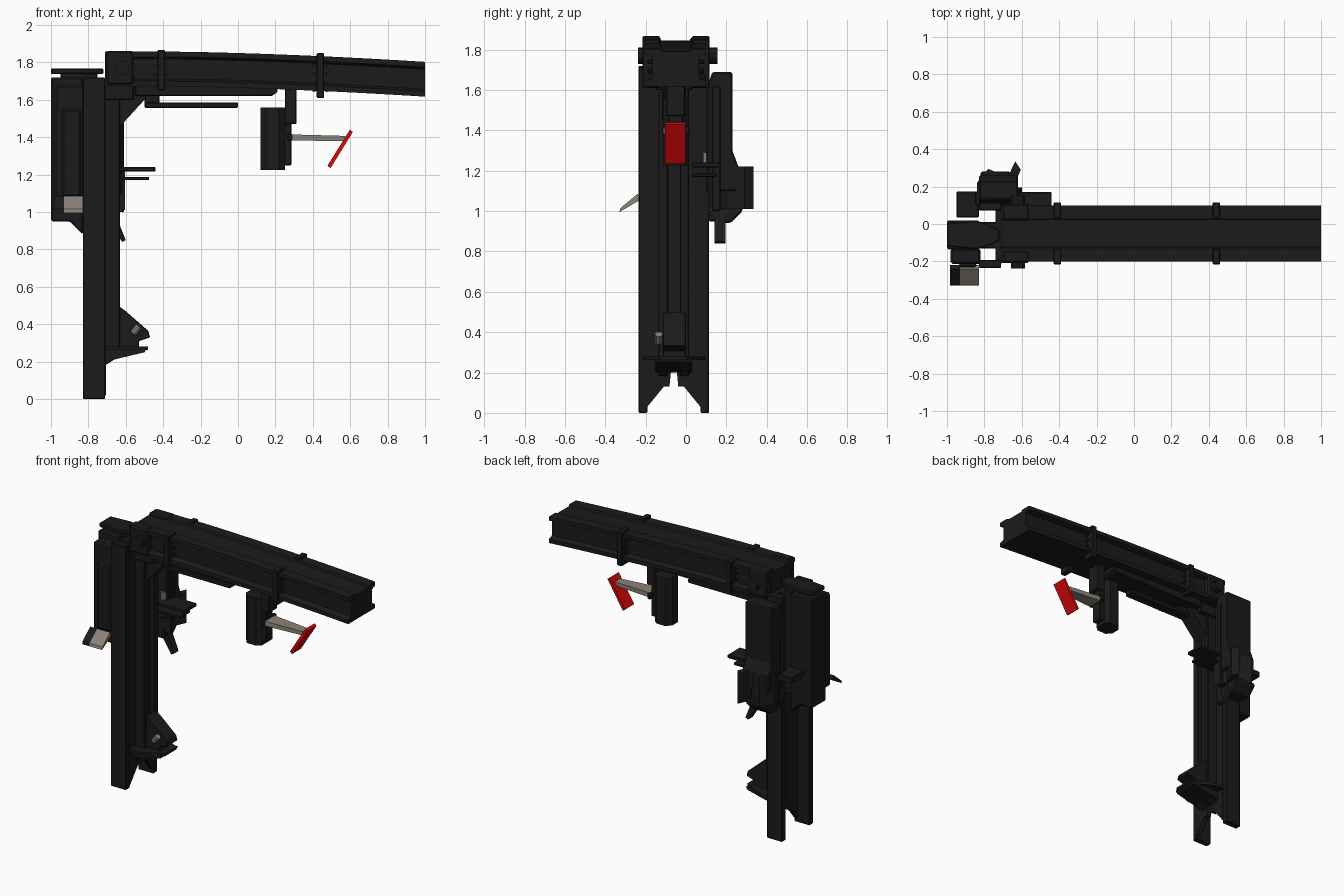
import bpy
import bmesh
from mathutils import Vector

default_cube = bpy.data.objects.get("Cube")
if default_cube:
    bpy.data.objects.remove(default_cube, do_unlink=True)


def make_material(name, red, green, blue):
    material = bpy.data.materials.new(name)
    material.use_nodes = True
    colour = (red, green, blue, 1)
    material.diffuse_color = colour
    shader = material.node_tree.nodes["Principled BSDF"]
    shader.inputs["Base Color"].default_value = colour
    shader.inputs["Roughness"].default_value = .8
    return material


steel = make_material("black steel", .011, .011, .011)
bare = make_material("bare grey metal", .26, .225, .19)
paint = make_material("red paint", .7, .002, .003)


def loft(name, sections, material=steel, bevel=0):
    """Skin matching closed rings and cap both ends."""
    bm = bmesh.new()
    rings = [[bm.verts.new(point) for point in section] for section in sections]
    count = len(rings[0])
    for first, second in zip(rings, rings[1:]):
        for i in range(count):
            j = (i + 1) % count
            bm.faces.new((first[i], first[j], second[j], second[i]))
    bm.faces.new(rings[0])
    bm.faces.new(rings[-1])
    bmesh.ops.recalc_face_normals(bm, faces=bm.faces)
    mesh = bpy.data.meshes.new(name)
    bm.to_mesh(mesh)
    bm.free()
    mesh.materials.append(material)
    part = bpy.data.objects.new(name, mesh)
    bpy.context.collection.objects.link(part)
    if bevel:
        modifier = part.modifiers.new("edge bevel", "BEVEL")
        modifier.width = bevel
        modifier.segments = 1
    return part


def prism(name, outline, axis, span, material=steel, bevel=0):
    """Extrude an outline along the named axis."""
    def place(u, v, depth):
        return {"x": (depth, u, v), "y": (u, depth, v), "z": (u, v, depth)}[axis]
    rings = [[place(u, v, depth) for u, v in outline] for depth in span]
    return loft(name, rings, material, bevel)


def box(name, x, y, z, material=steel, bevel=.005):
    outline = [(x[0], y[0]), (x[1], y[0]), (x[1], y[1]), (x[0], y[1])]
    return prism(name, outline, "z", z, material, bevel)


def rod(name, start, end, radius, material=steel, sides=10):
    start, end = Vector(start), Vector(end)
    bpy.ops.mesh.primitive_cylinder_add(
        vertices=sides, radius=radius, depth=(end - start).length,
        location=(start + end) / 2)
    part = bpy.context.object
    part.name = name
    part.rotation_euler = (end - start).to_track_quat("Z", "Y").to_euler()
    part.data.materials.append(material)
    bpy.ops.object.shade_smooth_by_angle()
    return part


# Upright column: two side plates, notched web and a narrower grooved rail
for side, plate in (("right", (-.235, -.192)), ("left", (.072, .115))):
    box("column_plate_" + side, (-.83, -.71), plate, (0, 1.72))
centre = -.06
web_half = [(.14, .02), (.05, .13), (.022, .13), (.015, .2)]
web_outline = ([(centre - u, v) for u, v in web_half]
               + [(centre + u, v) for u, v in reversed(web_half)]
               + [(centre + .14, 1.7), (centre - .14, 1.7)])
prism("column_web", web_outline, "x", (-.74, -.705))
box("column_rail_core", (-.72, -.665), (-.13, .01), (.21, 1.66))
rail_outline = [(-.71, .18), (-.632, .23), (-.632, 1.66), (-.71, 1.68)]
for side, lip in (("right", (-.137, -.09)), ("left", (-.03, .015))):
    prism("column_rail_" + side, rail_outline, "y", lip, bevel=.004)

# Foot bracket: tapered shelf, upper and lower wedges, and pin
prism("foot_shelf", [(-.71, -.21), (-.63, -.2), (-.48, -.13), (-.48, 0),
      (-.63, .08), (-.71, .095)], "z", (.262, .28))
prism("foot_upper_wedge", [(-.64, .5), (-.6, .47), (-.48, .365), (-.47, .33),
      (-.53, .31), (-.53, .27), (-.64, .27)], "y", (-.115, 0), bevel=.004)
prism("foot_lower_wedge", [(-.64, .27), (-.49, .27), (-.5, .25), (-.71, .2),
      (-.71, .27)], "y", (-.15, .03))
rod("foot_pin", (-.56, -.135, .35), (-.53, -.135, .39), .02, bare)

# Arched beam with recessed sides and a grooved top
half = [(0, -.012, 1), (.073, -.012, 1), (.078, 0, 1), (.15, 0, 1),
        (.15, -.028, 1), (.115, -.04, 1), (.115, .04, 0), (.15, .028, 0),
        (.15, 0, 0)]
profile = half + [(-y, dz, top) for y, dz, top in reversed(half[1:])]
stations = []
for step in range(13):
    x = -.71 + step * 1.71 / 12
    drop = max(0, (x + .42) / 1.42) ** 1.6
    top, bottom = 1.858 - .055 * drop, 1.672 - .055 * drop
    stations.append([(x, y - .05, dz + (top if is_top else bottom))
                     for y, dz, is_top in profile])
loft("arched_beam", stations)
for name, x, low, high in (("inner", -.41, 1.65, 1.867), ("outer", .44, 1.61, 1.85)):
    for side, span in (("right", (-.216, -.13)), ("left", (.03, .116))):
        box("collar_" + name + "_" + side, (x - .02, x + .02), span, (low, high))
    for k in range(4):
        z = low + .04 + k * .045
        for offset in (-.034, .034):
            rod("collar_rivet", (x + offset, -.19, z), (x + offset, .09, z),
                .009, sides=6)

# Beam head above the column, with its hinge bolt and diagonal brace
for side, span in (("right", (-.208, -.14)), ("left", (.02, .108))):
    box("beam_head_" + side, (-.705, -.56), span, (1.68, 1.862), bevel=.01)
box("beam_head_core", (-.71, -.56), (-.15, .03), (1.6, 1.842))
rod("head_bolt", (-.62, -.238, 1.77), (-.62, .155, 1.77), .04)
prism("corner_brace", [(-.64, 1.45), (-.61, 1.48), (-.5, 1.6), (-.46, 1.68),
      (-.64, 1.68)], "y", (-.12, 0))

# Strips under the beam
prism("beam_under_strip", [(-.55, 1.62), (.18, 1.62), (.21, 1.64), (.21, 1.68),
      (-.55, 1.68)], "y", (-.14, .04), bevel=.005)
box("lower_guide_bar", (-.5, 0), (-.09, -.02), (1.557, 1.586))
box("guide_bar_mount", (-.5, -.42), (-.07, -.03), (1.57, 1.64))

# Side cabinet with tapered cap, front door and hinged flap
prism("side_cabinet", [(-1, .95), (-.9, .95), (-.83, .88), (-.83, 1.72),
      (-1, 1.72)], "y", (-.135, .02), bevel=.008)
prism("cabinet_cap", [(-1, -.12), (-.84, -.135), (-.76, -.11), (-.72, -.09),
      (-.72, -.03), (-.76, -.01), (-.84, .018), (-1, .005)], "z", (1.737, 1.768),
      bevel=.006)
box("cap_post", (-.95, -.75), (-.09, -.02), (1.7, 1.75))
box("cabinet_column_mount", (-.84, -.73), (-.13, .01), (1, 1.7))
box("cabinet_door", (-.98, -.82), (-.215, -.13), (1.02, 1.68), bevel=.012)
box("door_panel", (-.94, -.84), (-.232, -.21), (1.08, 1.55), bevel=.015)
flap_outline = [(-.33, .995), (-.325, 1.015), (-.24, 1.085), (-.22, 1.06)]
prism("flap_edge", flap_outline, "x", (-.985, -.93))
prism("flap", flap_outline, "x", (-.93, -.83), bare)

# Rear drive unit: tall housing, horned lower housing, sump and spout
prism("rear_housing", [(.1, 1.1), (.26, 1.1), (.26, 1.22), (.23, 1.3),
      (.23, 1.69), (.13, 1.69), (.1, 1.6)], "x", (-.83, -.62), bevel=.008)
prism("rear_lower_housing", [(-.84, .11), (-.84, .22), (-.78, .295), (-.72, .27),
      (-.68, .24), (-.635, .335), (-.605, .29), (-.645, .2), (-.605, .11)],
      "z", (1.01, 1.22))
prism("rear_sump", [(.11, .95), (.22, .94), (.28, 1), (.28, 1.03), (.11, 1.03)],
      "x", (-.82, -.66), bevel=.008)
prism("rear_spout", [(-.72, 1), (-.66, 1), (-.6, .85), (-.62, .84)],
      "y", (.14, .195))
box("rear_marker_plate", (-.65, -.62), (.113, .138), (1.004, 1.012), paint, bevel=0)
box("rear_side_bracket", (-.95, -.83), (.035, .175), (1.17, 1.215))
box("rear_side_web", (-.85, -.78), (.1, .175), (1, 1.5))

# Shelves beside the column
box("upper_shelf", (-.7, -.44), (.03, .17), (1.217, 1.24), bevel=.004)
box("lower_shelf", (-.68, -.475), (.03, .15), (1.17, 1.188), bevel=.004)
box("shelf_mount", (-.7, -.61), (.13, .17), (1.0, 1.62))
rod("shelf_pin", (-.653, .105, 1.235), (-.653, .105, 1.29), .022, bare)

# Hanging drop post, octagonal motor, arm and red paddle
box("drop_post", (.25, .312), (-.1, -.005), (1.47, 1.7))
box("drop_post_tail", (.24, .285), (-.09, -.015), (1.25, 1.5))
prism("hanging_motor", [(.12, -.08), (.15, -.115), (.22, -.115), (.25, -.09),
      (.25, -.01), (.22, .015), (.15, .015), (.12, -.02)], "z", (1.225, 1.56))
box("arm_socket", (.265, .29), (-.12, .02), (1.38, 1.42))


def arm_ring(x, reach, low, high):
    return [(x, y, z) for y, z in ((centre - reach, low), (centre + reach, low),
                                   (centre + reach, high), (centre - reach, high))]


loft("paddle_arm", [arm_ring(.275, .055, 1.382, 1.415),
                    arm_ring(.575, .03, 1.38, 1.407)], bare)
prism("red_paddle", [(.478, 1.247), (.495, 1.235), (.614, 1.428), (.598, 1.44)],
      "y", (-.105, -.002), paint)
